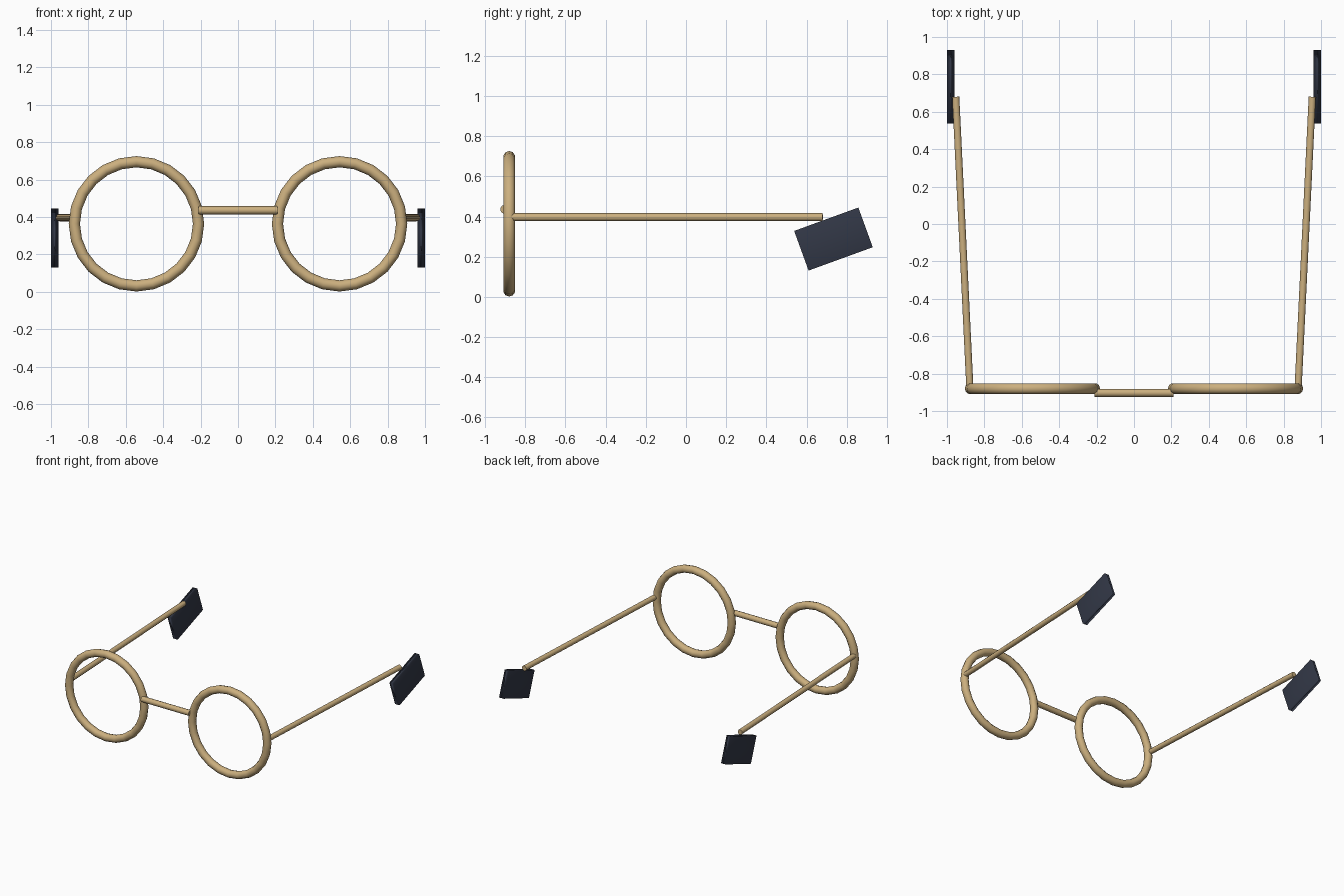
import bpy
from math import radians
from mathutils import Vector

cube = bpy.data.objects.get("Cube")
if cube:
    bpy.data.objects.remove(cube, do_unlink=True)


def material(name, rgb):
    m = bpy.data.materials.new(name)
    m.use_nodes = True
    color = (*rgb, 1)
    m.diffuse_color = color
    m.node_tree.nodes["Principled BSDF"].inputs["Base Color"].default_value = color
    return m


gold = material("pale_gold", (0.60, 0.43, 0.21))
navy = material("dark_navy", (0.032, 0.039, 0.062))


def finish(name, mat):
    ob = bpy.context.object
    ob.name = name
    ob.data.materials.append(mat)
    return ob


def rod(name, start, end, radius, sides=10):
    a, b = Vector(start), Vector(end)
    bpy.ops.mesh.primitive_cylinder_add(vertices=sides, radius=radius,
                                        depth=(b - a).length, location=(a + b) / 2)
    ob = finish(name, gold)
    ob.rotation_euler = (b - a).to_track_quat('Z', 'Y').to_euler()
    bpy.ops.object.shade_smooth_by_angle(angle=radians(50))
    return ob


for side, s in (("left", 1), ("right", -1)):
    # Round lens rim
    bpy.ops.mesh.primitive_torus_add(major_radius=0.332, minor_radius=0.03,
                                     major_segments=24, minor_segments=10,
                                     location=(s * 0.543, -0.88, 0.364),
                                     rotation=(radians(90), 0, 0))
    finish(side + "_rim", gold)
    bpy.ops.object.shade_smooth()

    # Temple arm, splayed slightly outward
    rod(side + "_temple", (s * 0.878, -0.865, 0.397), (s * 0.953, 0.68, 0.397), 0.02)

    # Tilted flat ear tip
    bpy.ops.mesh.primitive_cube_add(size=1, location=(s * 0.98, 0.734, 0.288),
                                    rotation=(radians(20), 0, 0))
    tip = finish(side + "_ear_tip", navy)
    tip.scale = (0.04, 0.34, 0.21)
    bpy.ops.object.shade_smooth()

# Nose bridge
rod("bridge", (-0.212, -0.903, 0.436), (0.21, -0.903, 0.436), 0.022)
